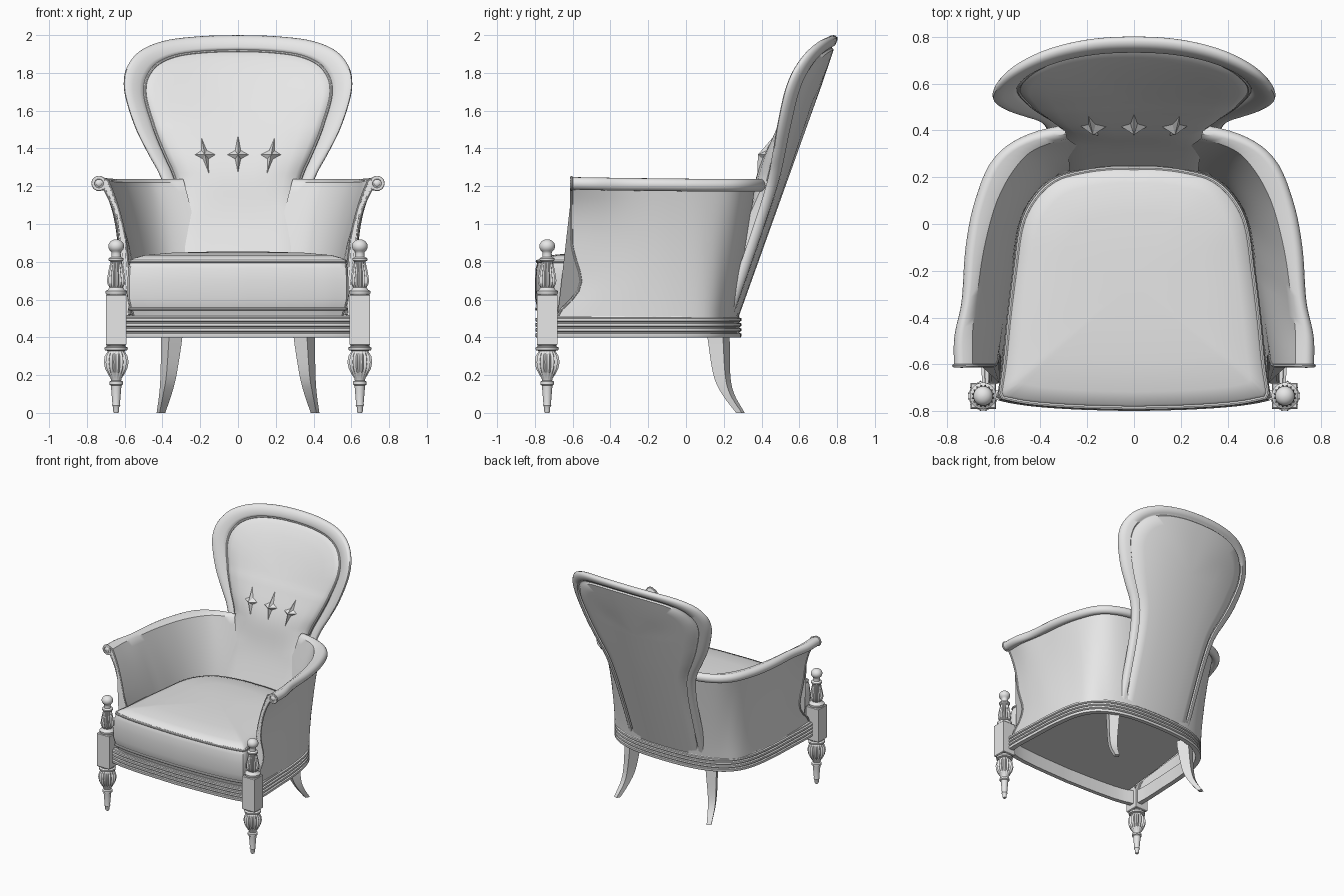
import bpy, bmesh, math
from mathutils import Vector

if "Cube" in bpy.data.objects:
    bpy.data.objects.remove(bpy.data.objects["Cube"])

grey = bpy.data.materials.new("light_grey")
grey.diffuse_color = (0.8, 0.8, 0.8, 1)
grey.use_nodes = True
grey.node_tree.nodes["Principled BSDF"].inputs["Base Color"].default_value = grey.diffuse_color


def finish(ob, angle=40):
    ob.data.materials.clear()
    ob.data.materials.append(grey)
    bpy.ops.object.select_all(action='DESELECT')
    bpy.context.view_layer.objects.active = ob
    ob.select_set(True)
    bpy.ops.object.shade_smooth_by_angle(angle=math.radians(angle))
    return ob


def loft(name, rings, wrap=True, caps="", close=False, angle=40):
    """Skin a list of equally long point rings."""
    bm = bmesh.new()
    rows = [[bm.verts.new(p) for p in r] for r in rings]
    n = len(rows[0])
    pairs = list(zip(rows, rows[1:])) + ([(rows[-1], rows[0])] if close else [])
    for a, b in pairs:
        for i in range(n if wrap else n - 1):
            j = (i + 1) % n
            bm.faces.new((a[i], a[j], b[j], b[i]))
    if caps:
        bm.faces.new(rows[0])
    if caps == "both":
        bm.faces.new(rows[-1])
    bmesh.ops.remove_doubles(bm, verts=bm.verts, dist=0.0003)
    bmesh.ops.recalc_face_normals(bm, faces=bm.faces)
    me = bpy.data.meshes.new(name)
    bm.to_mesh(me)
    bm.free()
    ob = bpy.data.objects.new(name, me)
    bpy.context.collection.objects.link(ob)
    return finish(ob, angle)


def spline(pts, n=5):
    """Smooth curve through the points."""
    p = [Vector(q) for q in pts]
    p = [2 * p[0] - p[1]] + p + [2 * p[-1] - p[-2]]
    out = []
    for a, b, c, d in zip(p, p[1:], p[2:], p[3:]):
        for k in range(n):
            t = k / n
            out.append(0.5 * (2 * b + (c - a) * t + (2 * a - 5 * b + 4 * c - d) * t * t
                              + (3 * b - a - 3 * c + d) * t ** 3))
    return out + [p[-2]]


def pipe(name, pts, r, cyclic=False):
    cu = bpy.data.curves.new(name, 'CURVE')
    cu.dimensions = '3D'
    cu.bevel_depth, cu.bevel_resolution, cu.use_fill_caps = r, 2, True
    s = cu.splines.new('POLY')
    s.points.add(len(pts) - 1)
    for q, p in zip(s.points, pts):
        q.co = (*p, 1)
    s.use_cyclic_u = cyclic
    ob = bpy.data.objects.new(name, cu)
    bpy.context.collection.objects.link(ob)
    bpy.ops.object.select_all(action='DESELECT')
    bpy.context.view_layer.objects.active = ob
    ob.select_set(True)
    bpy.ops.object.convert(target='MESH')
    return finish(bpy.context.view_layer.objects.active)


def lathe(name, x, y, profile, seg=64):
    """Turned part; profile holds radius, height and flute depth."""
    rings = []
    for r, z, fl in profile:
        ring = []
        for i in range(seg):
            a = math.tau * i / seg
            q = r * (1 - fl * (0.5 + 0.5 * math.cos(16 * a)))
            ring.append((x + q * math.cos(a), y + q * math.sin(a), z))
        rings.append(ring)
    return loft(name, rings, caps="both")


def mirrored(half):
    return half + [Vector((-p.x, p.y)) for p in reversed(half[1:-1])]


def scaled(loop, f, z):
    return [(p.x * f, -0.25 + (p.y + 0.25) * f, z) for p in loop]


# Moulded seat rail
front = spline([(0, -.795), (.3, -.785), (.5, -.768), (.64, -.735)])
side = spline([(.645, -.7), (.648, -.6), (.64, -.4), (.63, -.2), (.6, 0), (.54, .13),
               (.44, .215), (.3, .265), (.15, .285), (0, .29)])
rail = mirrored(front + side)
prof = [(-.035, .51), (-.035, .40), (0, .40)]
for k in range(4):
    z = .402 + .027 * k
    prof += [(.003, z + .004), (.003, z + .018), (-.008, z + .021), (-.008, z + .025)]
prof += [(-.01, .512)]
loft("seat_rail", [scaled(rail, 1 + d / .6, z) for d, z in prof], close=True, angle=30)

# Seat cushion with piping
inner = [(.565, -.6), (.545, -.4), (.52, -.2), (.49, 0), (.43, .12), (.34, .2),
         (.22, .235), (.1, .25), (0, .25)]
cfront = spline([(0, -.80), (.25, -.793), (.45, -.778), (.575, -.755)])
cushion = mirrored(cfront + spline([(.585, -.735)] + inner))
shape = [(.95, .505), (.965, .535), (.98, .555), (1, .61), (1, .70), (.993, .765), (.975, .80),
         (.95, .818), (.85, .835), (.6, .848), (.3, .853), (0, .855)]
loft("seat_cushion", [scaled(cushion, f, z) for f, z in shape], caps="start")
for z, f in ((.802, .976), (.55, .982)):
    pipe("cushion_piping", scaled(cushion, f, z), .009, True)

# Arms: one cross-section swept from the front round to the back
base = spline([(.615, -.61), (.625, -.45), (.625, -.25), (.60, -.05), (.55, .12), (.44, .205),
               (.30, .255), (.15, .275), (0, .28)])
outer = spline([(.77, -.61), (.768, -.48), (.737, -.33), (.72, -.1), (.68, .1), (.60, .28),
                (.45, .385), (.2, .44), (0, .45)])
top = spline([(.69, -.61), (.69, -.46), (.67, -.3), (.64, -.1), (.585, .1), (.50, .25),
              (.40, .33), (.2, .38), (0, .39)])
low = spline([(.575, -.61)] + inner[1:])
edge = spline([(.5, -.08), (.56, -.045), (.62, .02), (.70, .05), (.78, .03), (.87, .005),
               (.95, 0), (1.3, 0)])


def sweep(z):
    """Curved lower edge of the arm front."""
    for a, b in zip(edge, edge[1:]):
        if z <= b.x:
            return a.y + (b.y - a.y) * (z - a.x) / (b.x - a.x)
    return 0


sections = []
for i, (b, o, t, l) in enumerate(zip(base, outer, top, low)):
    if t.x < .26:
        break
    u = i / (len(base) - 1)
    ex = max(1.2, 4.5 - 6 * u)
    inx = 2.8 - 1.2 * min(1, u * 4) - .4 * max(0, u - .5) / .5
    w = max(0, 1 - u / .3)
    zr = 1.215 - .01 * min(1, u * 2)
    n = (o - t).normalized()
    c, neck = o - n * .034, o - n * .062
    sec = []
    for k in range(15):
        s = k / 14
        z = .5 + .685 * s
        sec.append((b.x + (neck.x - b.x) * s ** ex, b.y + (neck.y - b.y) * s ** 1.1 + w * sweep(z), z))
    for k in range(10):
        a = math.radians(-125 + 25 * k)
        q = c + n * .034 * math.cos(a)
        sec.append((q.x, q.y, zr + .034 * math.sin(a)))
    for k in range(15):
        s = 1 - k / 14
        z = .52 + (zr - .505) * s
        sec.append((l.x + (t.x - l.x) * s ** inx, l.y + (t.y - l.y) * s ** 1.1 + w * sweep(z), z))
    sections.append(sec)

# Each arm with trim and scroll on its front
for s in (1, -1):
    loft("arm", [[(s * x, y, z) for x, y, z in sec] for sec in sections], wrap=False, caps="start")
    pipe("arm_front_trim", [(s * x, y + .004, z) for x, y, z in sections[0]], .007)
    rings = [[(s * .736 + r * math.cos(a * math.tau / 24), y, 1.215 + r * math.sin(a * math.tau / 24))
              for a in range(24)] for r, y in ((.034, -.6), (.034, -.614), (.024, -.614),
                                               (.02, -.606), (.014, -.612), (.004, -.615))]
    loft("arm_scroll", rings, caps="both")

# Balloon back: rings shrinking from the outline to a central spine
half = spline([(0, 2.0), (.2, 1.994), (.39, 1.97), (.52, 1.915), (.588, 1.83), (.605, 1.74),
               (.588, 1.64), (.54, 1.5), (.475, 1.37), (.42, 1.27), (.385, 1.17), (.36, 1.0),
               (.345, .75), (.335, .5)], 6)
outline = [Vector((-p.x, p.y)) for p in reversed(half[1:])] + half


def rear_y(x, z):
    return .272 + .358 * (z - .5) - .44 * abs(x) ** 2.3


def padding(d, z):
    """Cushion depth: fuller at the tufts, flat-fronted down to the seat."""
    low = min(1, max(0, (1.25 - z) / .2))
    d += low * .6 * max(0, .125 - d) * (d > .05)
    return d * (1 + .3 * math.exp(-((z - 1.3) / .2) ** 2) - .35 * max(0, z - 1.5) / .4)


back = [(0, -.004), (.4, -.004), (.7, -.002), (.83, 0), (.85, .012), (.865, .012), (.88, 0),
        (.94, -.002), (.975, .004), (.993, .016), (1, .028), (.993, .042), (.97, .052), (.92, .056),
        (.86, .054), (.835, .048), (.825, .04)]
pad = [(.815, .048), (.80, .062), (.74, .083), (.6, .108), (.4, .124), (.2, .13), (0, .13)]
rings = []
for k, (f, d) in enumerate(back + pad):
    ring = []
    for p in outline:
        cz = min(p.y, 1.55)
        x, z = p.x * f, cz + (p.y - cz) * f
        ring.append((x, rear_y(x, z) - (padding(d, z) if k >= len(back) else d), z))
    rings.append(ring)
loft("balloon_back", rings, wrap=False, angle=50)
groove = [p for p in rings[len(back)] if p[2] > 1.22]
pipe("back_panel_piping", [(x, y - .004, z) for x, y, z in groove], .008)


# Tufting folds across the lower back, the outer ones leaning outward
def pad_y(x, z):
    f = abs(x) / .46
    for (f1, d1), (f0, d0) in zip(pad, pad[1:]):
        if f0 <= f <= f1:
            return rear_y(x, z) - padding(d0 + (d1 - d0) * (f - f0) / (f1 - f0), z)
    return rear_y(x, z) - .05


for bx in (-.175, 0, .175):
    star = []
    for i in range(8):
        a = i * math.pi / 4
        rx, rz = ((.062, .112) if i % 2 == 0 else (.024, .036))
        star.append((bx + rx * math.cos(a) + bx * 1.2 * rz * math.sin(a), 1.367 + rz * math.sin(a)))
    rim = [(x, pad_y(x, z) + .004, z) for x, z in star]
    mid = (bx, pad_y(bx, 1.367) - .036, 1.367)
    loft("tuft_fold", [rim, [mid] * 8], angle=20)

# Front posts: turned leg, square block and finial
leg = [(.012, 0, 0), (.016, .01, 0), (.016, .03, 0), (.022, .04, 0), (.02, .05, 0), (.028, .145, 0),
       (.036, .15, 0), (.036, .165, 0), (.026, .172, 0), (.03, .185, 0), (.044, .205, .12),
       (.06, .235, .18), (.067, .268, .2), (.062, .30, .18), (.048, .322, .1), (.044, .328, 0),
       (.06, .332, 0), (.062, .345, 0), (.05, .352, 0), (.05, .365, 0)]
finial = [(.052, .625, 0), (.057, .635, 0), (.057, .645, 0), (.044, .652, 0), (.036, .665, 0),
          (.046, .68, .15), (.05, .70, .2), (.044, .74, .2), (.034, .785, .15), (.03, .80, 0),
          (.04, .808, 0), (.04, .818, 0), (.026, .826, 0), (.024, .845, 0)]
finial += [(.042 * math.cos(a), .882 + .037 * math.sin(a), 0)
           for a in (math.radians(d) for d in range(-50, 90, 15))]
sq = [(-1, -1), (1, -1), (1, 1), (-1, 1)]
for s in (1, -1):
    x, y = s * .645, -.735
    lathe("front_leg", x, y, leg)
    lathe("post_finial", x, y, finial)
    loft("post_block", [[(x + i * h, y + j * h, z) for i, j in sq] for h, z in
                        ((.05, .358), (.055, .363), (.055, .622), (.05, .628))], caps="both", angle=30)

# Sabre rear legs splayed outward: centre, half depth, half width, height
levels = spline([(.35, .168, .046, .040, .45), (.352, .174, .045, .039, .38), (.368, .19, .035, .030, .2),
                 (.384, .223, .024, .025, .1), (.408, .288, .017, .017, 0)], 5)
for s in (1, -1):
    loft("rear_leg", [[(s * (x + .45 * i * a + .89 * j * b), y + .89 * i * a - .45 * j * b, z)
                       for i, j in sq] for x, y, a, b, z in levels], caps="both", angle=30)
